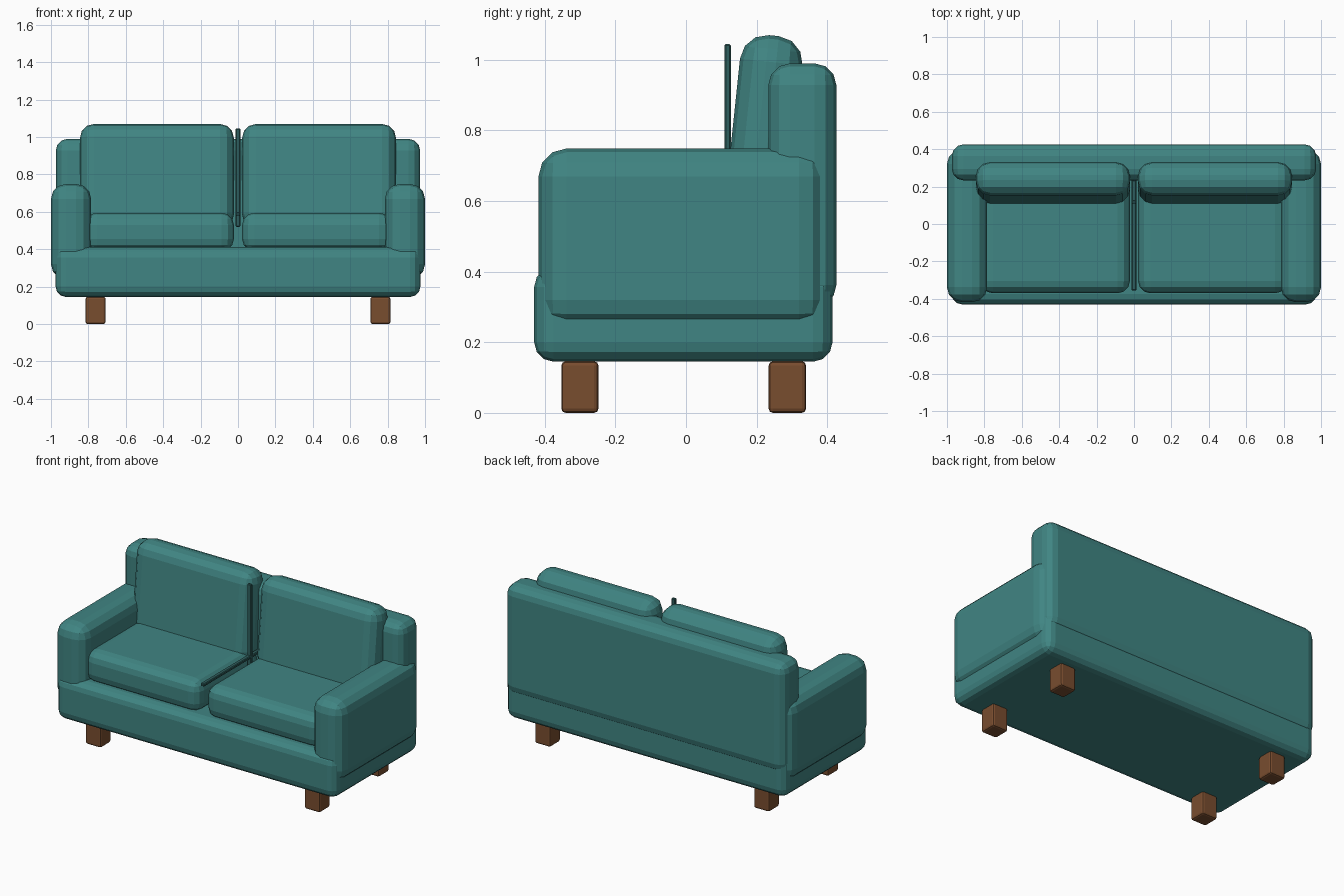
import bpy
import bmesh
from math import radians
from mathutils import Vector

cube = bpy.data.objects.get("Cube")
if cube:
    bpy.data.objects.remove(cube, do_unlink=True)


def make_material(name, color):
    mat = bpy.data.materials.new(name)
    mat.use_nodes = True
    mat.diffuse_color = (*color, 1)
    mat.node_tree.nodes["Principled BSDF"].inputs["Base Color"].default_value = (*color, 1)
    return mat


teal = make_material("teal fabric", (0.051, 0.235, 0.227))
dark_teal = make_material("dark teal piping", (0.028, 0.115, 0.112))
wood = make_material("brown wood", (0.19, 0.074, 0.028))


def padded_box(name, x, y, z, radius, mat, segments=3, tilt=0):
    """Box spanning the given (min, max) ranges, with rounded edges and an optional lean."""
    low, high = Vector((x[0], y[0], z[0])), Vector((x[1], y[1], z[1]))
    size = high - low
    bm = bmesh.new()
    bmesh.ops.create_cube(bm, size=1)
    bmesh.ops.scale(bm, vec=size, verts=bm.verts)
    bmesh.ops.bevel(bm, geom=bm.edges[:], offset=radius, segments=segments,
                    profile=0.5, affect='EDGES', clamp_overlap=True)
    mesh = bpy.data.meshes.new(name)
    bm.to_mesh(mesh)
    bm.free()
    mesh.materials.append(mat)
    obj = bpy.data.objects.new(name, mesh)
    obj.location = (low + high) / 2
    obj.rotation_euler.x = radians(tilt)
    bpy.context.collection.objects.link(obj)
    return obj


# Frame: base and backrest
padded_box("base", (-0.975, 0.975), (-0.43, 0.415), (0.145, 0.412), 0.055, teal)
padded_box("backrest", (-0.974, 0.974), (0.233, 0.426), (0.30, 0.99), 0.062, teal)

# Mirrored parts
for side, s in (("right", -1), ("left", 1)):
    def span(a, b):
        return sorted((s * a, s * b))

    padded_box(side + "_arm", span(0.785, 1.0), (-0.418, 0.40), (0.24, 0.749), 0.08, teal)
    padded_box(side + "_seat_cushion", span(0.022, 0.82), (-0.37, 0.26), (0.39, 0.595), 0.065, teal)
    padded_box(side + "_back_cushion", span(0.022, 0.845), (0.131, 0.309), (0.51, 1.07),
               0.075, teal, tilt=-6)
    for end, y in (("front", (-0.353, -0.248)), ("back", (0.234, 0.34))):
        padded_box(f"{side}_{end}_leg", span(0.708, 0.815), y, (0, 0.146), 0.012, wood, 2)

# Piping in the gap between the cushions
padded_box("back_piping", (-0.013, 0.013), (0.109, 0.127), (0.52, 1.045), 0.004, dark_teal, 1)
padded_box("seat_piping", (-0.013, 0.013), (-0.355, 0.235), (0.58, 0.598), 0.004, dark_teal, 1)
